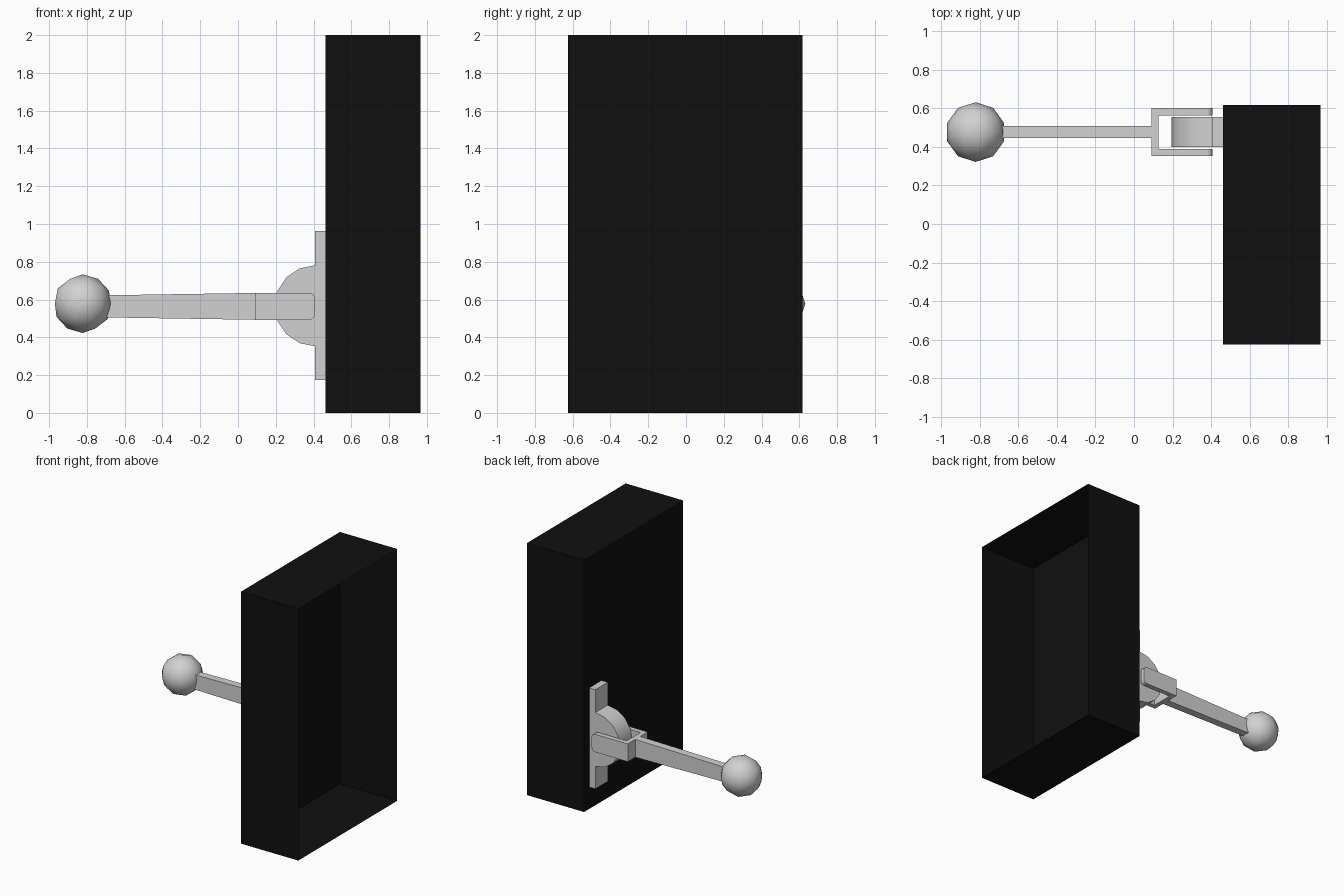
import bpy
import bmesh
import math
from mathutils import Matrix, Vector

cube = bpy.data.objects.get("Cube")
if cube:
    bpy.data.objects.remove(cube, do_unlink=True)


def material(name, value):
    mat = bpy.data.materials.new(name)
    mat.use_nodes = True
    color = (value, value, value, 1)
    mat.diffuse_color = color
    mat.node_tree.nodes["Principled BSDF"].inputs["Base Color"].default_value = color
    return mat


grey = material("light grey metal", 0.64)
black = material("black housing", 0.005)

LEVER_Y = 0.477
PIVOT_Z = 0.567
WALL_X = 0.463
PLATE_X = 0.408


def finish(name, bm, mat):
    bmesh.ops.recalc_face_normals(bm, faces=bm.faces)
    mesh = bpy.data.meshes.new(name)
    bm.to_mesh(mesh)
    bm.free()
    mesh.materials.append(mat)
    obj = bpy.data.objects.new(name, mesh)
    bpy.context.collection.objects.link(obj)
    return obj


def box(low, high):
    bm = bmesh.new()
    low, high = Vector(low), Vector(high)
    scale = Matrix.Diagonal((*(high - low), 1))
    bmesh.ops.create_cube(bm, size=1, matrix=Matrix.Translation((low + high) / 2) @ scale)
    return bm


def prism(points, offset):
    """Extrude a flat outline along the offset vector."""
    bm = bmesh.new()
    face = bm.faces.new([bm.verts.new(p) for p in points])
    grown = bmesh.ops.extrude_face_region(bm, geom=[face], use_keep_orig=True)
    verts = [g for g in grown["geom"] if isinstance(g, bmesh.types.BMVert)]
    bmesh.ops.translate(bm, verts=verts, vec=offset)
    return bm


def smooth(obj, degrees):
    bpy.ops.object.select_all(action="DESELECT")
    obj.select_set(True)
    bpy.context.view_layer.objects.active = obj
    bpy.ops.object.shade_smooth_by_angle(angle=math.radians(degrees))


# Thin-walled housing, open on its left side
bm = box((WALL_X, -0.625, 0), (0.967, 0.617, 2))
bm.normal_update()
bmesh.ops.delete(bm, geom=[f for f in bm.faces if f.normal.x > 0.9], context="FACES_ONLY")
bm.normal_update()
finish("housing", bm, black)

# Mounting plate
finish("mounting_plate", box((PLATE_X, 0.399, 0.174), (WALL_X - 0.001, 0.554, 0.962)), grey)

# Half disc that carries the pivot
arc = [math.pi / 2 + math.pi * i / 8 for i in range(9)]
outline = [(PLATE_X + 0.214 * math.cos(a), 0.399, PIVOT_Z + 0.214 * math.sin(a)) for a in arc]
smooth(finish("pivot_disc", prism(outline, (0, 0.155, 0)), grey), 30)

# U-shaped fork with rounded tips
outer, inner = 0.125, 0.087
half = [(0.407, outer), (0.407, inner), (0.127, inner)]
near = [(0.09, -outer)] + [(x, -y) for x, y in half]
far = [(x, y) for x, y in reversed(half)] + [(0.09, outer)]
fork_outline = [(x, LEVER_Y + y, 0.493) for x, y in near + far]
bm = prism(fork_outline, (0, 0, 0.142))
tips = [e for e in bm.edges
        if all(v.co.x > 0.4 for v in e.verts)
        and abs(e.verts[0].co.z - e.verts[1].co.z) < 0.001]
bmesh.ops.bevel(bm, geom=tips, offset=0.03, segments=4, profile=0.5, affect="EDGES")
smooth(finish("fork", bm, grey), 30)

# Tapered lever arm
bm = box((-0.72, LEVER_Y - 0.031, 0.493), (0.09, LEVER_Y + 0.031, 0.635))
for v in bm.verts:
    if v.co.x < 0:
        v.co.z = 0.564 + (v.co.z - 0.564) * 0.82
finish("lever_arm", bm, grey)

# Faceted round knob
bm = bmesh.new()
bmesh.ops.create_icosphere(bm, subdivisions=2, radius=0.155,
                           matrix=Matrix.Translation((-0.822, LEVER_Y, 0.578)))
smooth(finish("knob", bm, grey), 60)
